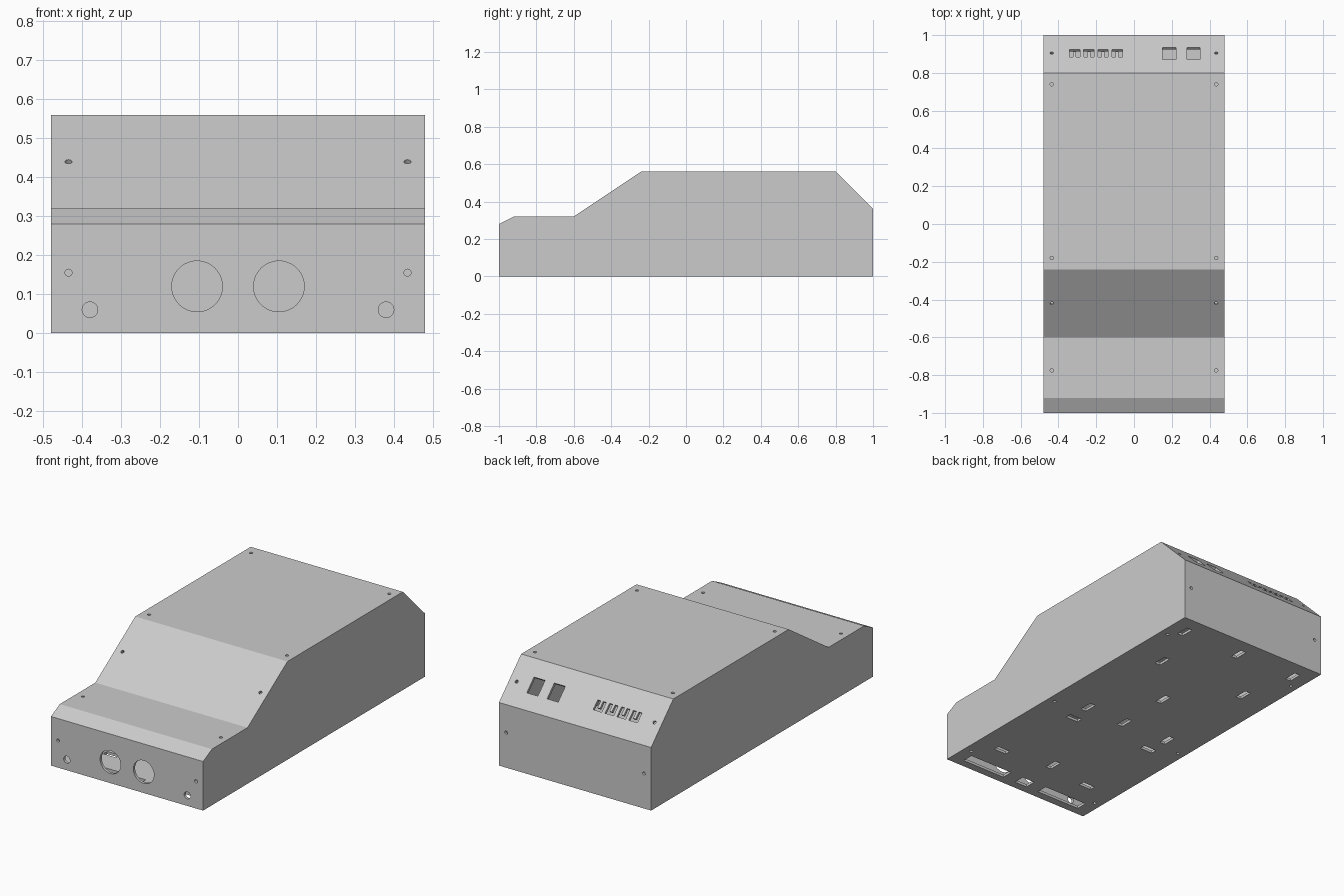
import bpy, bmesh
from math import pi
from mathutils import Vector, Matrix

cube = bpy.data.objects.get("Cube")
if cube:
    bpy.data.objects.remove(cube, do_unlink=True)

HALF, WALL = 0.48, 0.015
PROFILE = [(-1, 0), (1, 0), (1, .36), (.8, .56), (-.24, .56),
           (-.6, .32), (-.92, .32), (-1, .28)]

grey = bpy.data.materials.new("sheet metal grey")
grey.use_nodes = True
colour = (.6, .6, .6, 1)
grey.diffuse_color = colour
grey.node_tree.nodes["Principled BSDF"].inputs["Base Color"].default_value = colour


def inset(points, dist):
    """Offset a counter-clockwise outline inward with mitred corners."""
    pts = [Vector(p) for p in points]
    result = []
    for i, p in enumerate(pts):
        a = (p - pts[i - 1]).normalized()
        b = (pts[(i + 1) % len(pts)] - p).normalized()
        n, m = Vector((-a.y, a.x)), Vector((-b.y, b.x))
        result.append(p + (n + m) * dist / (1 + n.dot(m)))
    return result


def prism(bm, outline, half, flip=False):
    """Extrude a side outline across the width."""
    rows = [[bm.verts.new((x, y, z)) for y, z in outline] for x in (-half, half)]
    faces = [bm.faces.new(rows[0][::-1]), bm.faces.new(rows[1])]
    count = len(outline)
    for i in range(count):
        j = (i + 1) % count
        faces.append(bm.faces.new((rows[0][i], rows[0][j], rows[1][j], rows[1][i])))
    bmesh.ops.recalc_face_normals(bm, faces=faces)
    if flip:
        bmesh.ops.reverse_faces(bm, faces=faces)


def finish(name, bm):
    mesh = bpy.data.meshes.new(name)
    bm.to_mesh(mesh)
    bm.free()
    mesh.materials.append(grey)
    obj = bpy.data.objects.new(name, mesh)
    bpy.context.collection.objects.link(obj)
    return obj


# Hollow sheet metal case
bm = bmesh.new()
prism(bm, PROFILE, HALF)
prism(bm, inset(PROFILE, WALL), HALF - WALL, flip=True)
case = finish("case", bm)

cut = bmesh.new()
DEPTH = .05


def frame(pos, normal):
    return Matrix.Translation(pos) @ Vector(normal).to_track_quat('Z', 'Y').to_matrix().to_4x4()


def hole(pos, normal, radius, segments=16):
    bmesh.ops.create_cone(cut, cap_ends=True, segments=segments, radius1=radius,
                          radius2=radius, depth=DEPTH, matrix=frame(pos, normal))


def slot(pos, size, tilt=0):
    """Rectangular cut, tilted about the x axis."""
    bmesh.ops.create_cube(cut, size=1, matrix=Matrix.Translation(pos)
                          @ Matrix.Rotation(tilt, 4, 'X') @ Matrix.Diagonal((*size, DEPTH, 1)))


# Mirrored screw holes and round front openings
SCREW = .009
for s in (-1, 1):
    x = s * .435
    hole((x, -1, .155), (0, 1, 0), SCREW)
    hole((x, 1, .2), (0, 1, 0), SCREW)
    hole((x, -.42, .44), (0, -2, 3), SCREW)
    hole((x, .905, .455), (0, 1, 1), SCREW)
    hole((x, -.775, .32), (0, 0, 1), SCREW)
    for y in (.74, -.18):
        hole((x, y, .56), (0, 0, 1), SCREW)
    for y in (.8, -.15, -.85):
        hole((x, y, 0), (0, 0, 1), SCREW)
    hole((s * .105, -1, .12), (0, 1, 0), .065, 48)
    hole((s * .38, -1, .06), (0, 1, 0), .02, 24)

# Two square windows and four forked vents on the rear slope
for x in (.187, .315):
    slot((x, .9025, .4575), (.07, .092), -pi / 4)
for i in range(4):
    x = -.314 + i * .075
    slot((x, .919, .441), (.055, .017), -pi / 4)
    for s in (-1, 1):
        slot((x + s * .0175, .902, .458), (.019, .05), -pi / 4)

# Lengthwise and crosswise cable slots in the floor
for x, y in [(.38, .88), (0, .88), (-.38, .88), (.27, .56), (-.3, .56), (0, .245),
             (.257, -.08), (0, -.08), (-.3, -.08), (0, -.68)]:
    slot((x, y, 0), (.035, .08))
for x, y in [(.24, -.22), (-.284, -.22), (.315, -.735), (-.284, -.735)]:
    slot((x, y, 0), (.08, .035))
for x, width in [(.262, .28), (0, .08), (-.262, .28)]:
    slot((x, -.92, 0), (width, .065))

# Cut every opening, then drop the cutter
cutter = finish("opening_cutter", cut)
cutter.hide_render = True
mod = case.modifiers.new("openings", 'BOOLEAN')
mod.operation, mod.solver, mod.object = 'DIFFERENCE', 'EXACT', cutter
mod.use_self = True
bpy.context.view_layer.objects.active = case
bpy.ops.object.modifier_apply(modifier=mod.name)
bpy.data.objects.remove(cutter, do_unlink=True)
